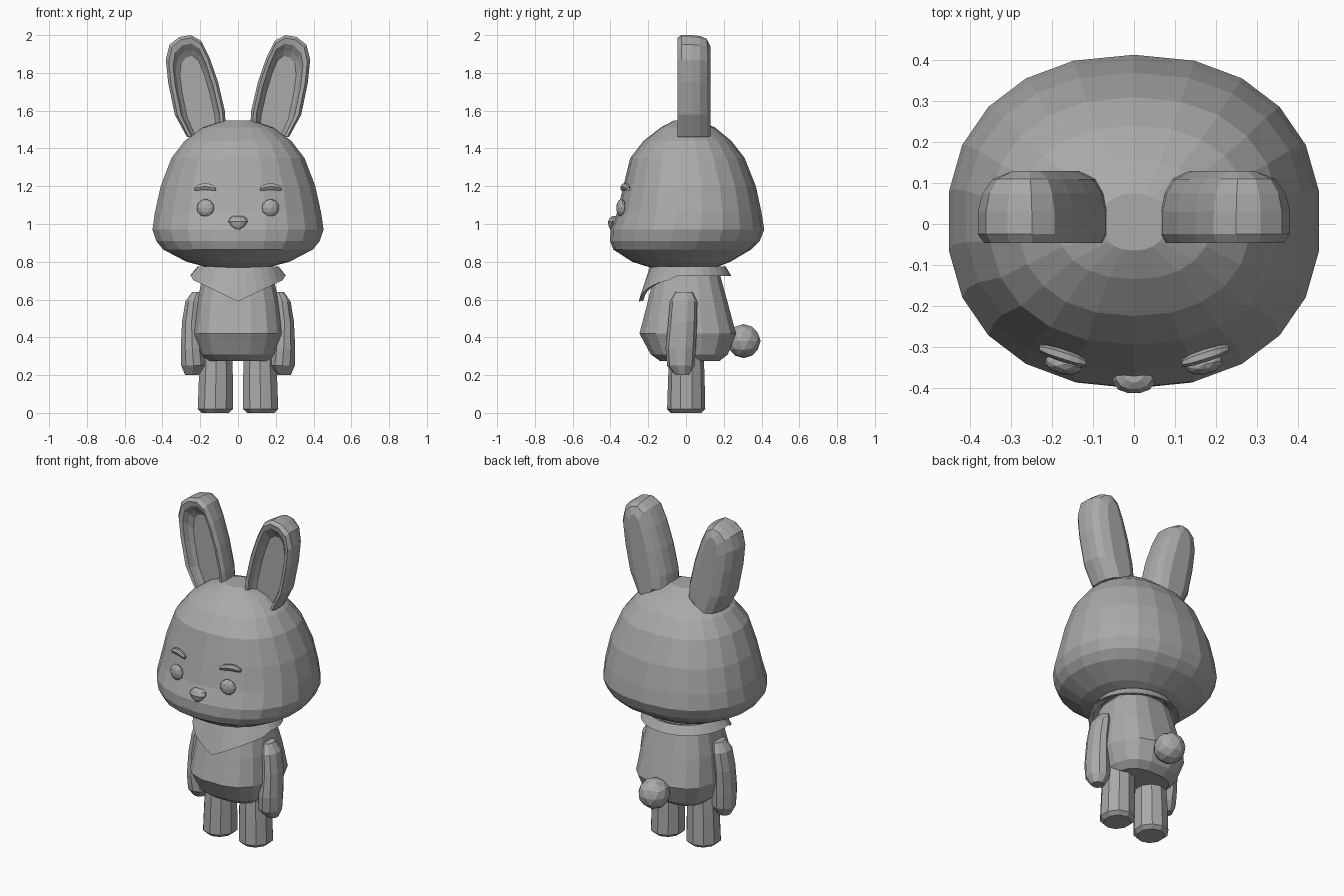
import bpy, bmesh, math
from mathutils import Matrix

cube = bpy.data.objects.get("Cube")
if cube:
    bpy.data.objects.remove(cube)

grey = bpy.data.materials.new("plain grey")
grey.use_nodes = True
grey.diffuse_color = (0.4, 0.4, 0.4, 1)
grey.node_tree.nodes["Principled BSDF"].inputs["Base Color"].default_value = (0.4, 0.4, 0.4, 1)


def finish(name, bm):
    bmesh.ops.recalc_face_normals(bm, faces=bm.faces)
    mesh = bpy.data.meshes.new(name)
    bm.to_mesh(mesh)
    bm.free()
    mesh.materials.append(grey)
    obj = bpy.data.objects.new(name, mesh)
    bpy.context.collection.objects.link(obj)
    return obj


def skin(name, rings, caps=True, closed=False):
    """Bridge rings of points into a faceted surface."""
    bm = bmesh.new()
    loops = [[bm.verts.new(p) for p in ring] for ring in rings]
    n = len(loops[0])
    pairs = list(zip(loops, loops[1:])) + ([(loops[-1], loops[0])] if closed else [])
    for a, b in pairs:
        for i in range(n):
            j = (i + 1) % n
            bm.faces.new((a[i], a[j], b[j], b[i]))
    if caps:
        bm.faces.new(loops[0])
        bm.faces.new(loops[-1])
    return finish(name, bm)


def oval(z, cx, rx, front, back, sides, power=2.0, turn=0.5):
    """Horizontal rounded ring between a front and a back y."""
    pts = []
    for i in range(sides):
        t = 2 * math.pi * (i + turn) / sides
        c, s = math.cos(t), math.sin(t)
        x = math.copysign(abs(c) ** (2 / power), c)
        y = math.copysign(abs(s) ** (2 / power), s)
        pts.append((cx + rx * x, (front + back) / 2 + (back - front) / 2 * y, z))
    return pts


def loft(name, sections, sides, power=2.0, side=1):
    return skin(name, [oval(z, side * cx, rx, f, b, sides, power)
                       for z, cx, rx, f, b in sections])


def ball(name, centre, size, turn=0.0):
    bm = bmesh.new()
    bmesh.ops.create_icosphere(bm, subdivisions=2, radius=1)
    bm.transform(Matrix.Translation(centre) @ Matrix.Rotation(turn, 4, "Z")
                 @ Matrix.Diagonal((*size, 1)))
    return finish(name, bm)


# Head: wide low cheeks tapering to a domed crown
loft("head", [
    (0.77, 0, 0.16, -0.19, 0.16),
    (0.80, 0, 0.275, -0.285, 0.235),
    (0.865, 0, 0.40, -0.385, 0.345),
    (0.91, 0, 0.437, -0.402, 0.39),
    (0.97, 0, 0.457, -0.40, 0.414),
    (1.06, 0, 0.444, -0.365, 0.40),
    (1.20, 0, 0.413, -0.332, 0.37),
    (1.35, 0, 0.355, -0.295, 0.31),
    (1.44, 0, 0.285, -0.225, 0.24),
    (1.51, 0, 0.19, -0.135, 0.155),
    (1.547, 0, 0.08, -0.065, 0.075)], 22, 2.25)

# Body: boxy barrel narrowing to the neck
loft("body", [
    (0.275, 0, 0.17, -0.14, 0.18),
    (0.31, 0, 0.205, -0.19, 0.225),
    (0.42, 0, 0.243, -0.25, 0.268),
    (0.58, 0, 0.222, -0.208, 0.225),
    (0.74, 0, 0.185, -0.168, 0.18),
    (0.79, 0, 0.14, -0.13, 0.14)], 16, 2.7)

# Neck scarf: a thin sloped band hanging to a point in front
top_in, top_out, low_out, low_in = [], [], [], []
for x, y, z in oval(0, 0, 1, -1, 1, 32, turn=0):
    drop = 1 - 0.9 * abs(x) if y < -0.25 else 0.0
    low = 0.725 - 0.135 * drop
    top_in.append((0.18 * x, 0.18 * y, 0.765))
    top_out.append((0.215 * x, 0.2 * y + 0.01, 0.775))
    low_out.append((0.255 * x, 0.24 * y - 0.01 * drop, low))
    low_in.append((0.23 * x, 0.215 * y - 0.01 * drop, low + 0.005))
skin("neck_scarf", [top_in, top_out, low_out, low_in], caps=False, closed=True)

# Tail
ball("tail", (0, 0.305, 0.38), (0.09, 0.09, 0.09))

# Ear outline in x and z, and its depth layers: y, width scale, height scale
ear_outline = [(0.27, 1.46), (0.335, 1.58), (0.37, 1.75), (0.382, 1.87),
               (0.362, 1.95), (0.31, 1.99), (0.25, 2.0), (0.195, 1.97),
               (0.15, 1.88), (0.105, 1.75), (0.07, 1.6), (0.065, 1.52), (0.14, 1.47)]
ear_layers = [(0.01, 0.55, 0.78), (-0.01, 0.68, 0.84), (-0.04, 0.76, 0.91),
              (-0.046, 0.9, 0.97), (-0.025, 1, 1), (0.03, 1, 1),
              (0.075, 0.92, 0.99), (0.11, 0.74, 0.96), (0.13, 0.4, 0.88)]

for side, label in ((1, "left"), (-1, "right")):
    # Ear with hollow front, scaled about its leaning centre line from the root
    rings = []
    for y, sx, sz in ear_layers:
        ring = []
        for x, z in ear_outline:
            new_z = 1.5 + (z - 1.5) * sz
            mid = 0.179 + 0.2 * (z - 1.5)
            new_mid = 0.179 + 0.2 * (new_z - 1.5)
            ring.append((side * (new_mid + (x - mid) * sx), y, new_z))
        rings.append(ring)
    skin(label + "_ear", rings)

    # Arm
    loft(label + "_arm", [
        (0.20, 0.245, 0.036, -0.055, 0.015),
        (0.25, 0.235, 0.069, -0.1, 0.045),
        (0.34, 0.242, 0.064, -0.108, 0.052),
        (0.48, 0.246, 0.053, -0.094, 0.058),
        (0.59, 0.234, 0.047, -0.084, 0.06),
        (0.64, 0.215, 0.03, -0.055, 0.035)], 10, side=side)

    # Leg
    loft(label + "_leg", [
        (0.0, 0.12, 0.075, -0.08, 0.08),
        (0.02, 0.12, 0.098, -0.1, 0.102),
        (0.2, 0.117, 0.094, -0.094, 0.098),
        (0.34, 0.114, 0.087, -0.086, 0.092)], 10, side=side)

    # Eye
    ball(label + "_eye", (side * 0.172, -0.343, 1.085), (0.047, 0.025, 0.047), side * 0.2)

    # Eyebrow: a stubby arched bar following the face
    rings = []
    for i in range(7):
        u = i / 3 - 1
        w = 0.5 + 0.5 * math.sqrt(1 - u * u)
        x, y = side * (0.174 + 0.057 * u), -0.322 + 0.018 * u
        z = 1.198 - 0.012 * u * u
        rings.append([(x, y + 0.016 * w * math.cos(a), z + 0.02 * w * math.sin(a))
                      for a in (k * math.pi / 3 for k in range(6))])
    skin(label + "_eyebrow", rings)

# Nose: rounded downward-pointing triangle
loft("nose", [
    (0.968, 0, 0.014, -0.40, -0.36),
    (0.988, 0, 0.035, -0.411, -0.36),
    (1.012, 0, 0.053, -0.415, -0.35),
    (1.032, 0, 0.046, -0.405, -0.34),
    (1.042, 0, 0.025, -0.388, -0.34)], 12)
